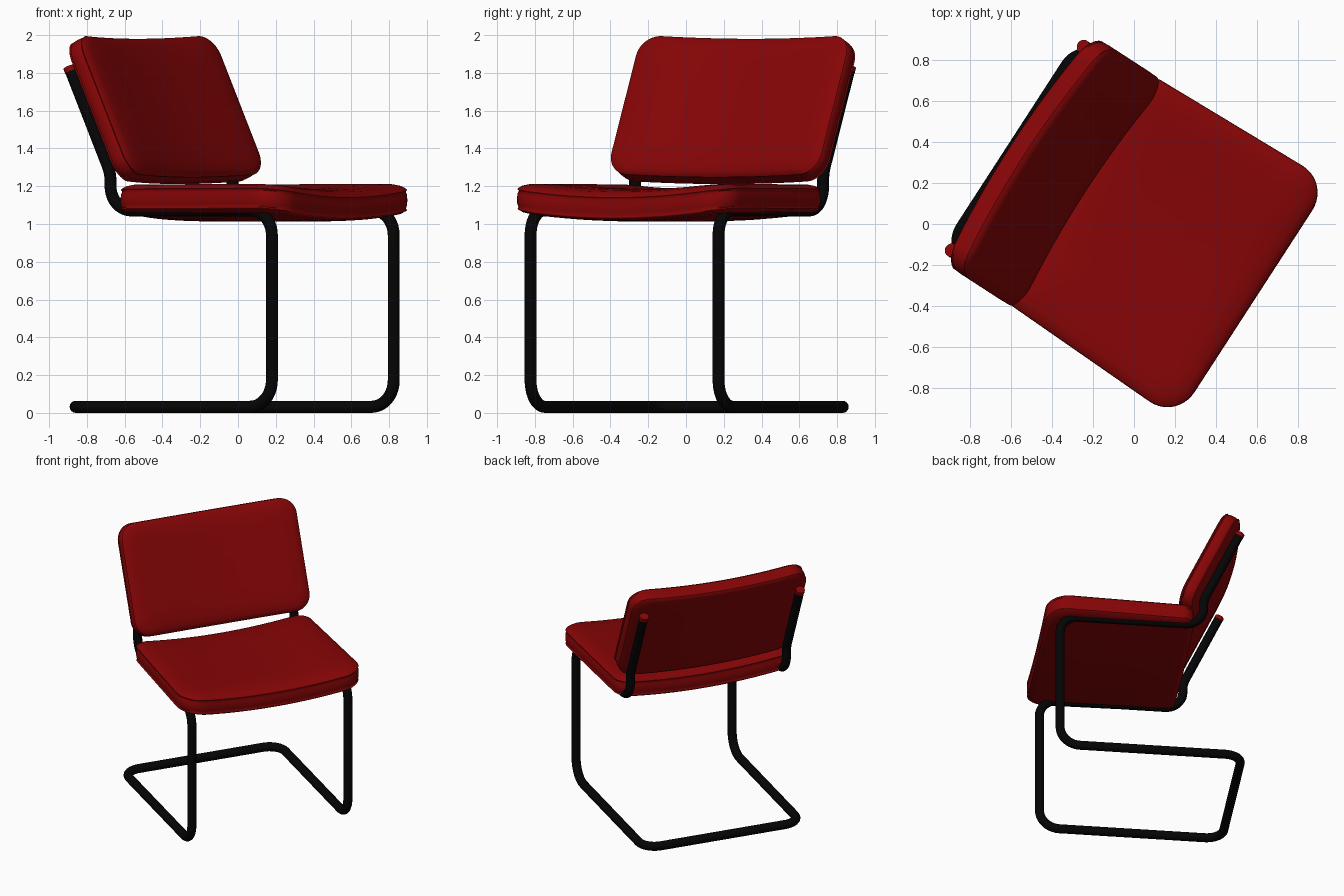
import bpy, bmesh, math
from mathutils import Vector, Matrix

if "Cube" in bpy.data.objects:
    bpy.data.objects.remove(bpy.data.objects["Cube"], do_unlink=True)

TURN = Matrix.Rotation(math.radians(-32.95), 4, 'Z')  # chair faces +x before this turn
TILT = math.radians(24.9)
TUBE = 0.032
SIDE = 0.593


def material(name, color, rough):
    m = bpy.data.materials.new(name)
    m.use_nodes = True
    m.diffuse_color = (*color, 1)
    bsdf = m.node_tree.nodes["Principled BSDF"]
    bsdf.inputs["Base Color"].default_value = (*color, 1)
    bsdf.inputs["Roughness"].default_value = rough
    return m


RED = material("red upholstery", (0.24, 0.0015, 0.002), 0.6)
BLACK = material("black tube", (0.0015, 0.0015, 0.0015), 0.4)


def finish(obj, mat, angle=60):
    obj.data.materials.clear()
    obj.data.materials.append(mat)
    obj.matrix_world = TURN @ obj.matrix_world
    bpy.ops.object.select_all(action='DESELECT')
    obj.select_set(True)
    bpy.context.view_layer.objects.active = obj
    bpy.ops.object.shade_smooth_by_angle(angle=math.radians(angle))


def fillet(a, p, b, radius, steps=10):
    """Points of an arc that rounds corner p between a and b."""
    d1, d2 = (a - p).normalized(), (b - p).normalized()
    half = d1.angle(d2) / 2
    center = p + (d1 + d2).normalized() * (radius / math.sin(half))
    reach = radius / math.tan(half)
    start = (p + d1 * reach - center).normalized()
    end = (p + d2 * reach - center).normalized()
    return [center + start.slerp(end, i / steps) * radius for i in range(steps + 1)]


def outline(depth, width, r_back, r_front, taper):
    """Rounded rectangle with extra points along its edges."""
    corners = [Vector((sx * depth / 2, sy * width / 2, 0))
               for sx, sy in ((1, -1), (1, 1), (-1, 1), (-1, -1))]
    arcs = [fillet(corners[i - 1], c, corners[(i + 1) % 4], r_front if c.x > 0 else r_back)
            for i, c in enumerate(corners)]
    pts = []
    for i, arc in enumerate(arcs):
        nxt = arcs[(i + 1) % 4][0]
        pts += arc + [arc[-1].lerp(nxt, k / 14) for k in range(1, 14)]
    for p in pts:
        p.y *= 1 + taper * p.x / depth
    return pts


# Half cushion section: scale of outline, height, from piping to centre
CROWN = [(0.988, 0.116), (0.993, 0.121), (0.998, 0.125), (0.993, 0.129), (0.986, 0.133),
         (0.965, 0.144), (0.92, 0.155), (0.8, 0.165), (0.6, 0.17), (0.4, 0.17), (0.2, 0.17)]
UNDER = [(0.2, -0.003), (0.4, -0.003), (0.6, -0.002), (0.8, 0), (0.92, 0.003), (0.965, 0.007),
         (0.982, 0.014), (0.993, 0.016), (0.997, 0.02), (0.993, 0.024), (0.989, 0.028)]
SECTION = UNDER + [(0.998, 0.045), (1, 0.07), (0.997, 0.1)] + CROWN


def cushion(name, pts, thick, sag, place):
    """Loft the outline through the section, dish it across, then place it."""
    bm = bmesh.new()
    half = max(p.y for p in pts)

    def vert(x, y, h):
        dish = -sag * (1 - (y / half) ** 2)
        return bm.verts.new(place(x, y, h * thick + dish))

    rings = [[vert(p.x * s, p.y * s, h) for p in pts] for s, h in SECTION]
    n = len(pts)
    for lo, hi in zip(rings, rings[1:]):
        for i in range(n):
            j = (i + 1) % n
            bm.faces.new((lo[i], lo[j], hi[j], hi[i]))
    for ring, h in ((rings[0], SECTION[0][1]), (rings[-1], SECTION[-1][1])):
        c = vert(0, 0, h)
        for i in range(n):
            bm.faces.new((ring[i], ring[(i + 1) % n], c))
    bmesh.ops.recalc_face_normals(bm, faces=bm.faces)
    mesh = bpy.data.meshes.new(name)
    bm.to_mesh(mesh)
    bm.free()
    obj = bpy.data.objects.new(name, mesh)
    bpy.context.collection.objects.link(obj)
    finish(obj, RED)


# Seat: dished across its width, a little wider at the front
cushion("seat_cushion", outline(1.05, 1.35, 0.09, 0.16, 0.05), 1.0, 0.05,
        lambda x, y, h: Vector((x + 0.17, y, h + 1.065)))


# Backrest: leaning back, curved around the sitter
def lean(x, y, h):
    n = h - 0.065
    return Vector((-0.452 + math.sin(TILT) * x + math.cos(TILT) * n, y,
                   1.619 - math.cos(TILT) * x + math.sin(TILT) * n))


cushion("backrest_cushion", outline(0.81, 1.33, 0.12, 0.12, 0), 0.82, 0.05, lean)

# Frame: one continuous bent tube, mirrored across the middle
half_path = [((-0.67, 1.81), 0), ((-0.42, 1.27), 0.2), ((-0.42, 1.072), 0.13),
             ((0.598, 1.072), 0.13), ((0.598, TUBE), 0.14), ((-0.695, TUBE), 0.12)]
corners = [(Vector((x, SIDE, z)), r) for (x, z), r in half_path]
corners += [(Vector((p.x, -p.y, p.z)), r) for p, r in reversed(corners)]
path = [corners[0][0]]
for (a, _), (p, r), (b, _) in zip(corners, corners[1:], corners[2:]):
    path += fillet(a, p, b, r)
path.append(corners[-1][0])

curve = bpy.data.curves.new("tube_frame", 'CURVE')
curve.dimensions = '3D'
curve.bevel_depth = TUBE
curve.bevel_resolution = 6
curve.use_fill_caps = True
spline = curve.splines.new('POLY')
spline.points.add(len(path) - 1)
for sp, p in zip(spline.points, path):
    sp.co = (*p, 1)
frame = bpy.data.objects.new("tube_frame", curve)
bpy.context.collection.objects.link(frame)
bpy.ops.object.select_all(action='DESELECT')
frame.select_set(True)
bpy.context.view_layer.objects.active = frame
bpy.ops.object.convert(target='MESH')
finish(bpy.context.object, BLACK)

# Red plugs in the upper tube ends
for name, y in (("left_tube_plug", SIDE), ("right_tube_plug", -SIDE)):
    bpy.ops.mesh.primitive_cylinder_add(vertices=24, radius=TUBE + 0.001, depth=0.03,
                                        location=(-0.674, y, 1.818), rotation=(0, -TILT, 0))
    plug = bpy.context.object
    plug.name = name
    bpy.context.view_layer.update()
    finish(plug, RED, 30)
